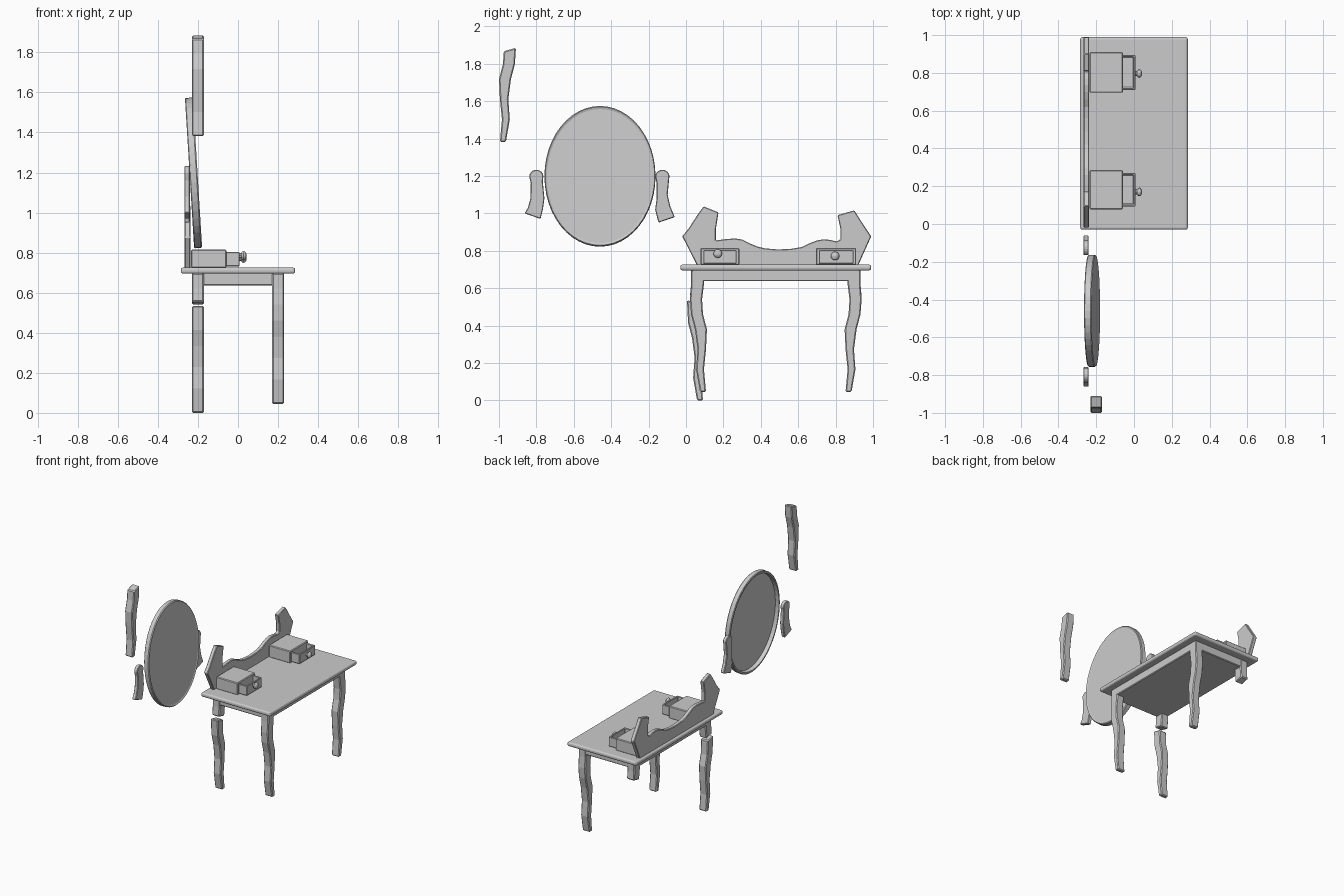
import bpy, bmesh, math
from mathutils import Matrix, Vector

if "Cube" in bpy.data.objects:
    bpy.data.objects.remove(bpy.data.objects["Cube"])

MID = 0.48  # y of the table's mirror plane


def finish(name, bm, bevel=0.0, segments=1):
    bmesh.ops.recalc_face_normals(bm, faces=bm.faces[:])
    me = bpy.data.meshes.new(name)
    bm.to_mesh(me)
    bm.free()
    ob = bpy.data.objects.new(name, me)
    bpy.context.collection.objects.link(ob)
    if bevel:
        m = ob.modifiers.new("bevel", 'BEVEL')
        m.width, m.segments = bevel, segments
        m.limit_method = 'ANGLE'
        m.angle_limit = math.radians(40)
    return ob


def box(name, x, y, z, bevel=0.0, segments=1):
    bm = bmesh.new()
    bmesh.ops.create_cube(bm, size=1)
    for v in bm.verts:
        v.co = [a[0] + (c + 0.5) * (a[1] - a[0]) for a, c in zip((x, y, z), v.co)]
    return finish(name, bm, bevel, segments)


def prism(name, pts, x0, x1, bevel=0.004):
    """Extrude a (y, z) outline from x0 to x1."""
    bm = bmesh.new()
    face = bm.faces.new([bm.verts.new((x0, y, z)) for y, z in pts])
    ext = bmesh.ops.extrude_face_region(bm, geom=[face])
    for v in ext["geom"]:
        if isinstance(v, bmesh.types.BMVert):
            v.co.x = x1
    return finish(name, bm, bevel)


# table top and apron
box("table_top", (-0.285, 0.285), (-0.03, 0.99), (0.695, 0.726), 0.012, 3)
box("apron", (-0.23, 0.23), (0.033, 0.93), (0.637, 0.70), 0.005)

# wavy legs: rows of (z, left y, right y)
LOWER = [(0.045, .853, .885), (0.166, .864, .906), (0.273, .853, .898),
         (0.38, .848, .912), (0.46, .869, .933)]
UPPER = [(0.62, .864, .933), (0.698, .864, .933)]


def leg(name, rows, x, mirror=False, dy=0.0, dz=0.0, slant_top=0.0, slant_low=0.0):
    left = [[l, z] for z, l, r in rows]
    right = [[r, z] for z, l, r in rows]
    right[-1][1] += slant_top
    right[0][1] += slant_low
    pts = left + right[::-1]
    pts = [((2 * MID - y if mirror else y) + dy, z + dz) for y, z in pts]
    prism(name, pts, x - 0.03, x + 0.03, 0.006)


for mir, side in ((True, "left"), (False, "right")):
    leg("front_leg_" + side, LOWER + [(0.54, .874, .939)] + UPPER, 0.20, mir)
    leg("back_leg_stub_" + side, [(0.54, .874, .939)] + UPPER, -0.20, mir, slant_low=0.015)
# snapped-off leg pieces
leg("broken_leg_low", LOWER + [(0.565, .874, .939)], -0.20, True, -0.016, -0.045, 0.015)
leg("broken_leg_loose", LOWER + [(0.53, .874, .939)], -0.20, False, -1.848, 1.337, 0.018)

# carved back board with broken ends
prism("back_board", [
    (.06, .72), (-.02, .877), (.015, .92), (.06, .99), (.094, 1.037), (.174, 1.005),
    (.16, .92), (.16, .855), (.21, .862), (.26, .866), (.30, .86), (.34, .84),
    (.38, .823), (.42, .813), (.49, .807), (.56, .81), (.62, .82), (.66, .84),
    (.70, .855), (.735, .861), (.77, .858), (.805, .85), (.825, .86), (.825, .92),
    (.81, .99), (.90, 1.016), (.935, .96), (.99, .877), (.92, .72)], -0.267, -0.237)

# small chests with pulled-out drawers
for side, y0, y1, ky, kz in (("left", .078, .285, .17, .785), ("right", .695, .91, .797, .772)):
    box("drawer_case_" + side, (-0.235, -0.058), (y0, y1), (0.724, 0.815), 0.005)
    # open tray
    bm = bmesh.new()
    bmesh.ops.create_cube(bm, size=1)
    lims = ((-0.12, 0.008), (y0 + .015, y1 - .015), (0.732, 0.803))
    for v in bm.verts:
        v.co = [a[0] + (c + 0.5) * (a[1] - a[0]) for a, c in zip(lims, v.co)]
    bm.normal_update()
    top = max(bm.faces, key=lambda f: f.calc_center_median().z)
    bmesh.ops.inset_region(bm, faces=[top], thickness=0.016)
    hole = bmesh.ops.extrude_face_region(bm, geom=[top])
    bmesh.ops.translate(bm, vec=(0, 0, -0.055),
                        verts=[v for v in hole["geom"] if isinstance(v, bmesh.types.BMVert)])
    if top.is_valid:
        bm.faces.remove(top)
    finish("drawer_" + side, bm, 0.003)
    # round knob on a short stem
    bm = bmesh.new()
    bmesh.ops.create_uvsphere(bm, u_segments=12, v_segments=8, radius=0.023,
                              matrix=Matrix.Translation((0.028, ky, kz)) @ Matrix.Diagonal((.65, 1, 1, 1)))
    bmesh.ops.create_cone(bm, segments=10, cap_ends=True, radius1=0.014, radius2=0.014, depth=0.03,
                          matrix=Matrix.Translation((0.015, ky, kz)) @ Matrix.Rotation(math.pi / 2, 4, 'Y'))
    finish("knob_" + side, bm)

# mirror: tilted oval dish, recessed at the back
bm = bmesh.new()
N = 48
rings = []
for s, x in ((.955, .016), (.985, .020), (1, .014), (1, -.016), (.985, -.02), (.955, -.02), (.945, .008)):
    rings.append([bm.verts.new((x, .297 * s * math.cos(2 * math.pi * i / N),
                                .376 * s * math.sin(2 * math.pi * i / N))) for i in range(N)])
for a, b in zip(rings, rings[1:]):
    for i in range(N):
        j = (i + 1) % N
        bm.faces.new((a[i], a[j], b[j], b[i]))
bm.faces.new(rings[0])
bm.faces.new(rings[-1])
bmesh.ops.transform(bm, verts=bm.verts[:], matrix=Matrix.Translation((-0.222, -0.460, 1.198))
                    @ Matrix.Rotation(math.radians(-3.5), 4, 'Y'))
finish("mirror", bm)


# loose mirror brackets with rounded heads
def bracket(name, cy, right_side, left_side):
    head = [(cy + .038 * math.cos(math.radians(a)), 1.197 + .036 * math.sin(math.radians(a)))
            for a in range(-20, 201, 20)]
    prism(name, head + left_side + right_side, -0.268, -0.240)


bracket("mirror_bracket_left", -.80,
        [(-.778, .97), (-.765, 1.02), (-.757, 1.08), (-.765, 1.165)],
        [(-.83, 1.16), (-.832, 1.08), (-.845, 1.03), (-.863, 1.0)])
bracket("mirror_bracket_right", -.126,
        [(-.06, .98), (-.085, 1.04), (-.098, 1.10), (-.092, 1.165)],
        [(-.157, 1.16), (-.157, 1.08), (-.165, 1.02), (-.147, .95)])
